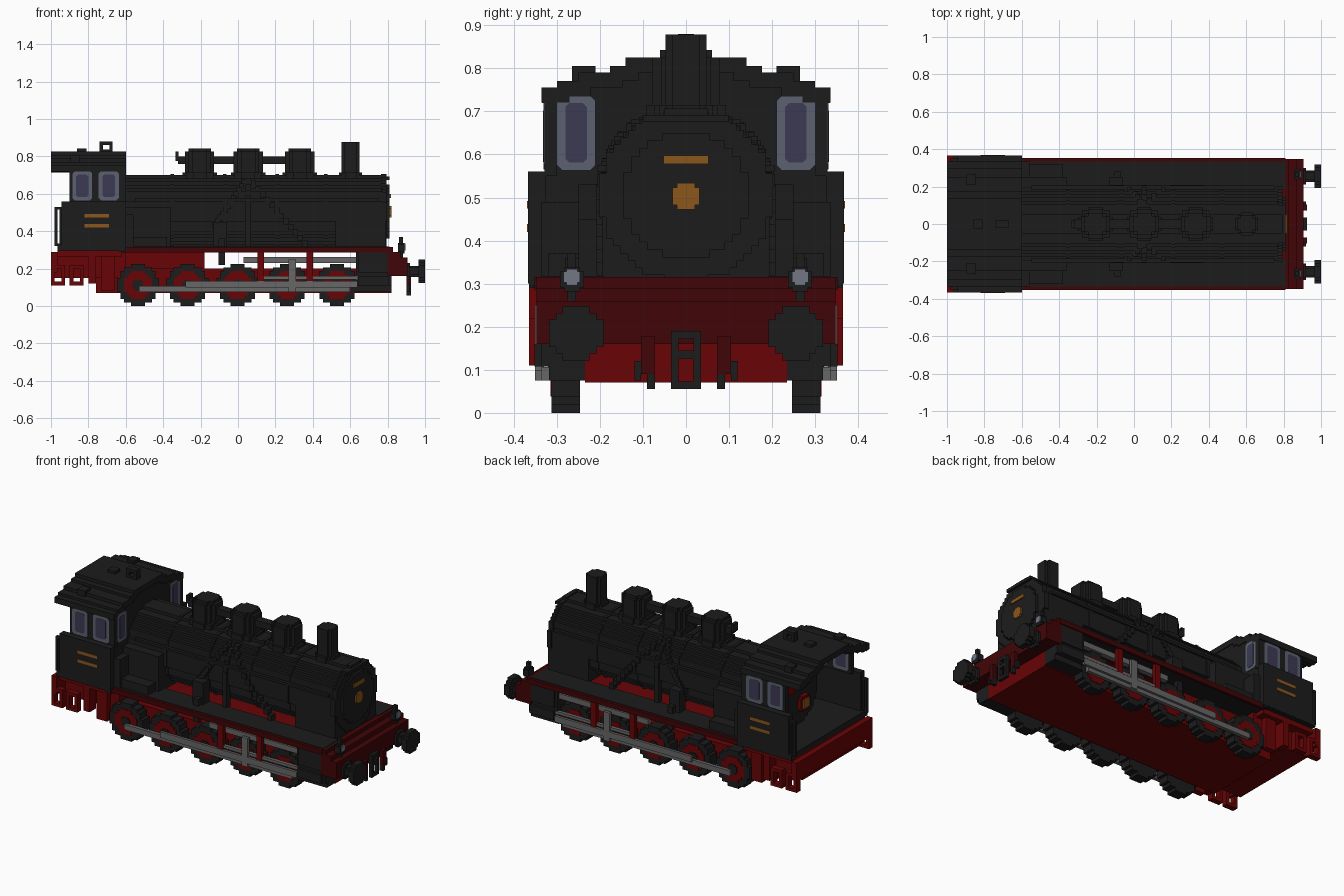
import bpy, bmesh, math

cube = bpy.data.objects.get("Cube")
if cube:
    bpy.data.objects.remove(cube, do_unlink=True)

STEP = 0.0175  # size of the stair steps on every round part


def material(name, r, g, b):
    m = bpy.data.materials.new(name)
    m.diffuse_color = (r, g, b, 1)
    m.use_nodes = True
    m.node_tree.nodes["Principled BSDF"].inputs["Base Color"].default_value = (r, g, b, 1)
    return m


BLACK = material("soot black", 0.0115, 0.0115, 0.0115)
RED = material("frame red", 0.14, 0.0012, 0.0016)
DARK = material("deck dark red", 0.053, 0.0015, 0.002)
GREY = material("rod grey", 0.135, 0.135, 0.135)
GOLD = material("brass", 0.26, 0.095, 0.012)
RIM = material("window rim", 0.105, 0.12, 0.16)
GLASS = material("window glass", 0.045, 0.041, 0.087)
LENS = material("lamp lens", 0.17, 0.185, 0.23)


def finish(name, bm, mat):
    bmesh.ops.recalc_face_normals(bm, faces=bm.faces)
    me = bpy.data.meshes.new(name)
    bm.to_mesh(me)
    bm.free()
    me.materials.append(mat)
    ob = bpy.data.objects.new(name, me)
    bpy.context.collection.objects.link(ob)


def place(axis, u, v, w):
    return {"x": (w, u, v), "y": (u, w, v), "z": (u, v, w)}[axis]


def extrude(name, mat, axis, *parts, both=False):
    """Each part is (outline, start, end); both mirrors it across y."""
    bm = bmesh.new()
    for s in ((1, -1) if both else (1,)):
        for pts, a, b in parts:
            ends = []
            for w in (a, b):
                co = [place(axis, u, v, w) for u, v in pts]
                ends.append([bm.verts.new((x, s * y, z)) for x, y, z in co])
            lo, hi = ends
            bm.faces.new(lo)
            bm.faces.new(hi)
            for i in range(len(pts)):
                j = (i + 1) % len(pts)
                bm.faces.new((lo[i], lo[j], hi[j], hi[i]))
    finish(name, bm, mat)


def rect(u0, u1, v0, v1):
    return [(u0, v0), (u1, v0), (u1, v1), (u0, v1)]


def boxes(name, mat, *ranges, both=False):
    parts = [(rect(*r[:4]), r[4], r[5]) for r in ranges]
    extrude(name, mat, "z", *parts, both=both)


def disc(cu, cv, r):
    """Stair-stepped circle outline."""
    n = 2 * max(3, round(r / STEP))
    h = 2 * r / n
    right = []
    for i in range(n):
        v = -r + (i + 0.5) * h
        half = max(h, round(math.sqrt(r * r - v * v) / h) * h)
        right += [(half, v - h / 2), (half, v + h / 2)]
    # drop repeated points on straight runs
    right = [p for i, p in enumerate(right)
             if not (0 < i < len(right) - 1 and right[i - 1][0] == p[0] == right[i + 1][0])]
    return [(cu + u, cv + v) for u, v in right + [(-u, v) for u, v in reversed(right)]]


def frame(name, mat, axis, u0, u1, v0, v1, a, b, t, both=False):
    """Rectangular loop of bars."""
    bars = [rect(u0, u0 + t, v0, v1), rect(u1 - t, u1, v0, v1),
            rect(u0 + t, u1 - t, v0, v0 + t), rect(u0 + t, u1 - t, v1 - t, v1)]
    extrude(name, mat, axis, *[(r, a, b) for r in bars], both=both)


def rounded(u0, u1, v0, v1, c):
    return [(u0 + c, v0), (u1 - c, v0), (u1, v0 + c), (u1, v1 - c),
            (u1 - c, v1), (u0 + c, v1), (u0, v1 - c), (u0, v0 + c)]


def window(name, axis, u0, u1, v0, v1, a, b):
    extrude(name + "_rim", RIM, axis, (rounded(u0, u1, v0, v1, 0.012), a, b), both=True)
    extrude(name + "_glass", GLASS, axis,
            (rounded(u0 + 0.02, u1 - 0.02, v0 + 0.018, v1 - 0.018, 0.009), a - 0.0015, b + 0.0015), both=True)


# Chassis and running boards
boxes("chassis", RED, (-0.76, 0.82, -0.235, 0.235, 0.07, 0.20),
      (-0.98, -0.60, -0.28, 0.28, 0.15, 0.29), (-0.60, -0.18, -0.2, 0.2, 0.2, 0.29))
boxes("deck_center", RED, (-0.62, 0.82, -0.2, 0.2, 0.285, 0.31))
boxes("walkway", BLACK, (-0.62, 0.81, 0.19, 0.335, 0.29, 0.318), both=True)
boxes("walkway_edge", DARK, (-0.62, 0.81, 0.335, 0.352, 0.285, 0.315), both=True)
extrude("front_beam", DARK, "y",
        ([(0.8, 0.16), (0.8, 0.315), (0.83, 0.315), (0.83, 0.29), (0.87, 0.29),
          (0.87, 0.26), (0.905, 0.26), (0.905, 0.16)], -0.347, 0.347))
boxes("rear_beam", RED, (-1.0, -0.965, -0.365, 0.365, 0.18, 0.29),
      (-0.965, -0.62, -0.34, 0.34, 0.265, 0.30))
for i, x in enumerate((-1.0, -0.90)):
    frame("rear_step_%d" % (i + 1), RED, "y", x, x + 0.075, 0.11, 0.22, 0.33, 0.365, 0.02, both=True)
boxes("rear_hangers", RED, (-0.80, -0.76, 0.28, 0.34, 0.12, 0.27),
      (-0.73, -0.66, 0.28, 0.315, 0.08, 0.27), both=True)

# Wheels
for i in range(5):
    x = -0.535 + 0.266 * i
    n = i + 1
    extrude("wheel_tyre_%d" % n, BLACK, "y", (disc(x, 0.112, 0.112), 0.246, 0.312), both=True)
    extrude("wheel_disc_%d" % n, RED, "y", (disc(x, 0.112, 0.074), 0.3, 0.315), both=True)
    extrude("wheel_hub_%d" % n, BLACK, "y", (disc(x, 0.112, 0.028), 0.31, 0.32), both=True)

# Rods, valve gear and brackets
boxes("coupling_rod", GREY, (-0.53, 0.60, 0.316, 0.336, 0.075, 0.107), both=True)
boxes("main_rod", GREY, (-0.28, 0.64, 0.334, 0.35, 0.098, 0.135),
      (0.27, 0.31, 0.33, 0.35, 0.075, 0.25), both=True)
boxes("valve_rod", GREY, (0.03, 0.64, 0.29, 0.32, 0.23, 0.262),
      (0.14, 0.64, 0.32, 0.34, 0.143, 0.16), both=True)
boxes("gear_brackets", RED, (0.105, 0.14, 0.32, 0.345, 0.12, 0.29),
      (0.365, 0.40, 0.32, 0.345, 0.12, 0.29), both=True)
boxes("cylinders", BLACK, (0.63, 0.82, 0.2, 0.318, 0.075, 0.315), (0.63, 0.82, 0.3, 0.335, 0.108, 0.315),
      (0.645, 0.805, 0.2, 0.352, 0.108, 0.16), (0.645, 0.805, 0.2, 0.345, 0.18, 0.29), both=True)

# Boiler
BZ = 0.505
extrude("boiler", BLACK, "x", (disc(0, BZ, 0.195), -0.62, 0.775))
extrude("boiler_bands", BLACK, "x",
        *[(disc(0, BZ, 0.2), x, x + 0.018) for x in (-0.36, -0.08, 0.2, 0.46)])
extrude("smokebox_front", BLACK, "x", (disc(0, BZ, 0.202), 0.765, 0.795), (disc(0, BZ, 0.145), 0.795, 0.81))
boxes("saddle", BLACK, (0.52, 0.79, -0.195, 0.195, 0.29, 0.5), (-0.6, -0.36, -0.19, 0.19, 0.29, 0.5))
extrude("door_boss", GOLD, "x", (disc(0, 0.503, 0.031), 0.81, 0.82))
boxes("number_plate", GOLD, (0.81, 0.818, -0.052, 0.052, 0.578, 0.598))
boxes("smokebox_handle", BLACK, (0.79, 0.81, -0.1, 0.1, 0.675, 0.692))

# Domes, chimney and top pipe
for i, x in enumerate((-0.205, 0.055, 0.33)):
    extrude("dome_%d" % (i + 1), BLACK, "z", (disc(x, 0, 0.092), 0.67, 0.715),
            (disc(x, 0, 0.078), 0.715, 0.825), (disc(x, 0, 0.06), 0.825, 0.842))
extrude("chimney", BLACK, "z", (disc(0.602, 0, 0.062), 0.67, 0.715), (disc(0.602, 0, 0.048), 0.715, 0.878))
boxes("top_pipe", BLACK, (-0.32, 0.40, -0.025, 0.025, 0.76, 0.80), (-0.335, -0.317, -0.02, 0.02, 0.775, 0.825))

# Side fittings on the boiler
boxes("side_tank", BLACK, (-0.6, -0.36, 0.15, 0.25, 0.31, 0.53),
      (-0.58, -0.38, 0.24, 0.32, 0.31, 0.37), (-0.6, -0.56, 0.24, 0.335, 0.31, 0.49), both=True)
boxes("side_pump", BLACK, (-0.13, -0.06, 0.19, 0.25, 0.31, 0.45),
      (-0.105, -0.07, 0.25, 0.28, 0.22, 0.36), both=True)


def sand_pipe(name, x0, x1, z0, z1):
    n = 12
    cells = []
    for i in range(n):
        t = (i + 0.5) / n
        x, z = x0 + (x1 - x0) * t, z0 + (z1 - z0) * t
        y = math.sqrt(0.2 ** 2 - max(0, z - BZ) ** 2)
        cells.append((x - 0.014, x + 0.014, y - 0.03, y + 0.008, z - 0.016, z + 0.016))
    boxes(name, BLACK, *cells, both=True)


sand_pipe("sand_pipe_rear", 0.04, -0.13, 0.67, 0.42)
sand_pipe("sand_pipe_middle", 0.055, 0.055, 0.68, 0.32)
sand_pipe("sand_pipe_front", 0.07, 0.37, 0.67, 0.32)
boxes("handrail", BLACK, (-0.55, 0.75, 0.185, 0.205, 0.56, 0.575), both=True)

# Cab
roof_steps = [(0.335, 0.755), (0.30, 0.77), (0.25, 0.79), (0.177, 0.805), (0.14, 0.825)]


def arch(steps, base):
    side = [(steps[0][0], base)]
    for i, (h, z) in enumerate(steps):
        side.append((h, z))
        if i + 1 < len(steps):
            side.append((steps[i + 1][0], z))
    return side


def mirrored(side):
    return side + [(-u, v) for u, v in reversed(side)]


under = mirrored(arch([(h - 0.03, z - 0.035) for h, z in roof_steps], 0.715))
extrude("cab_roof", BLACK, "x", (mirrored(arch(roof_steps, 0.72)) + under[::-1], -1.0, -0.60))
gable = mirrored(arch([(h - 0.01, z - 0.01) for h, z in roof_steps], 0.55))
extrude("cab_front_wall", BLACK, "x", (gable, -0.635, -0.605), (rect(-0.365, 0.365, 0.29, 0.56), -0.635, -0.605))
boxes("cab_floor", BLACK, (-0.965, -0.60, -0.365, 0.365, 0.295, 0.33))
boxes("cab_side_wall", BLACK, (-0.945, -0.60, 0.325, 0.367, 0.30, 0.56),
      (-0.90, -0.60, 0.30, 0.328, 0.55, 0.75), both=True)
window("cab_window_rear", "y", -0.885, -0.78, 0.565, 0.72, 0.297, 0.331)
window("cab_window_front", "y", -0.745, -0.637, 0.565, 0.72, 0.297, 0.331)
window("cab_lookout", "x", 0.21, 0.30, 0.563, 0.737, -0.640, -0.600)
boxes("cab_stripes", GOLD, (-0.82, -0.69, 0.362, 0.3695, 0.474, 0.492),
      (-0.82, -0.69, 0.362, 0.3695, 0.42, 0.438), both=True)
frame("cab_handrail", BLACK, "y", -0.98, -0.94, 0.32, 0.53, 0.335, 0.352, 0.014, both=True)
boxes("roof_hatches", BLACK, (-0.895, -0.845, 0.21, 0.265, 0.77, 0.805), both=True)
boxes("roof_vent", BLACK, (-0.86, -0.81, -0.025, 0.025, 0.81, 0.842))
frame("roof_whistle", BLACK, "y", -0.74, -0.67, 0.82, 0.88, -0.018, 0.018, 0.018)

# Controls inside the cab
extrude("backhead", BLACK, "x", (disc(0, 0.505, 0.175), -0.76, -0.635))
extrude("control_wheels", RED, "x", (disc(0.1, 0.58, 0.035), -0.785, -0.76),
        (disc(-0.05, 0.59, 0.035), -0.785, -0.76), (disc(-0.03, 0.45, 0.045), -0.785, -0.76))
boxes("fire_door", GOLD, (-0.795, -0.76, -0.055, 0.0, 0.425, 0.475))

# Front fittings: buffers, lamps, coupling and hoses
extrude("buffers", BLACK, "x", (disc(0.255, 0.185, 0.03), 0.9, 0.97),
        (disc(0.255, 0.185, 0.045), 0.9, 0.92), (disc(0.255, 0.185, 0.063), 0.965, 1.0), both=True)
boxes("lamp_posts", BLACK, (0.862, 0.882, 0.255, 0.275, 0.26, 0.37), both=True)
extrude("lamp_bodies", BLACK, "x", (disc(0.265, 0.31, 0.028), 0.855, 0.89), both=True)
extrude("lamp_lenses", LENS, "x", (disc(0.265, 0.315, 0.019), 0.885, 0.896), both=True)
frame("coupling", BLACK, "x", -0.035, 0.035, 0.055, 0.19, 0.905, 0.925, 0.018)
boxes("coupling_bar", BLACK, (0.905, 0.925, -0.02, 0.02, 0.125, 0.145))
boxes("hoses", DARK, (0.9, 0.925, 0.072, 0.105, 0.09, 0.178), both=True)
boxes("hose_ends", BLACK, (0.9, 0.925, 0.072, 0.09, 0.055, 0.09),
      (0.9, 0.92, 0.105, 0.12, 0.075, 0.12), both=True)
